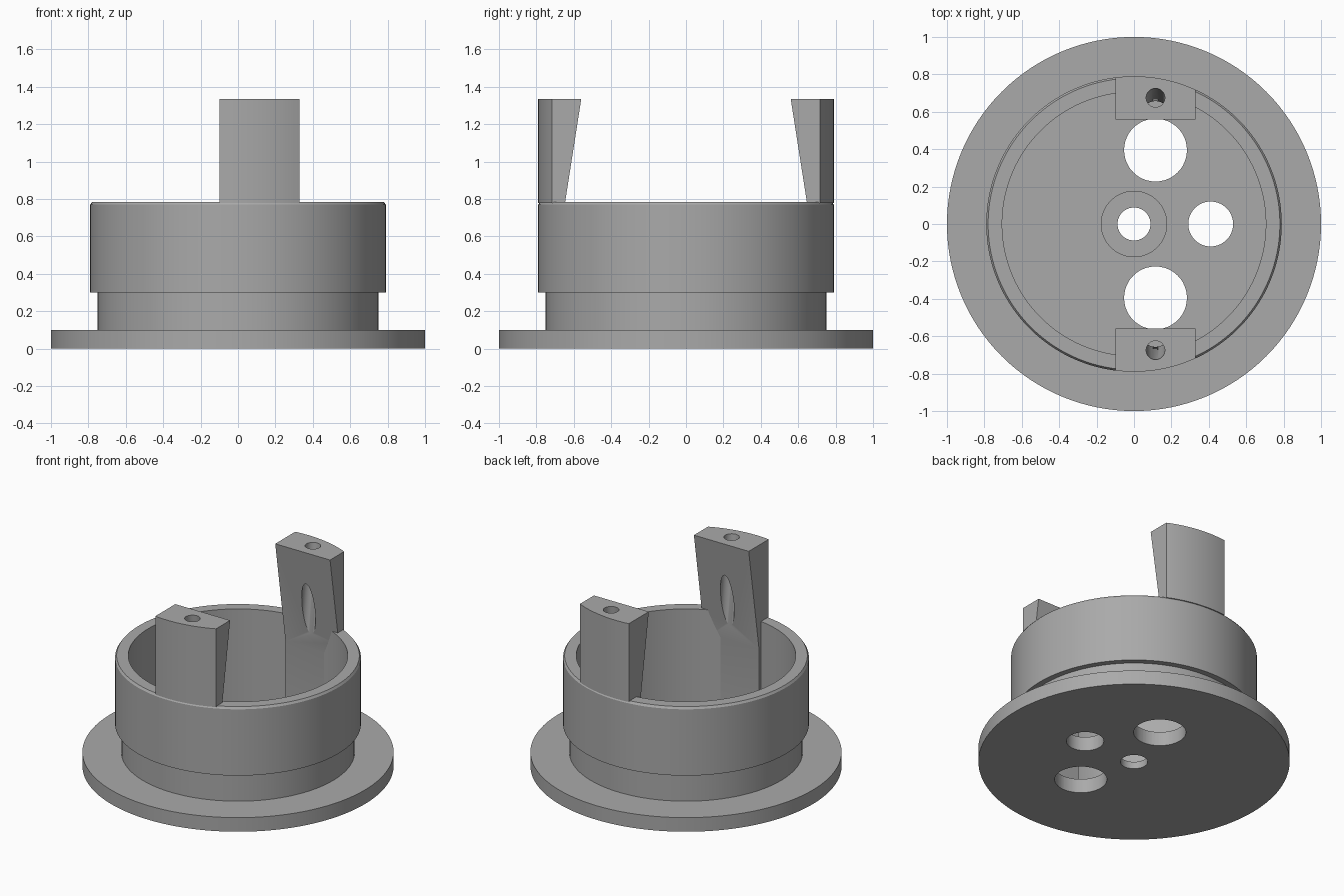
import bpy, bmesh, math
from mathutils import Matrix, Vector

cube = bpy.data.objects.get("Cube")
if cube:
    bpy.data.objects.remove(cube)

grey = bpy.data.materials.new("plain grey")
grey.use_nodes = True
colour = (0.4, 0.4, 0.4, 1)
grey.diffuse_color = colour
grey.node_tree.nodes["Principled BSDF"].inputs["Base Color"].default_value = colour


def to_object(name, bm):
    bmesh.ops.recalc_face_normals(bm, faces=bm.faces[:])
    mesh = bpy.data.meshes.new(name)
    bm.to_mesh(mesh)
    bm.free()
    obj = bpy.data.objects.new(name, mesh)
    mesh.materials.append(grey)
    bpy.context.collection.objects.link(obj)
    return obj


def lathe(name, profile, steps=128):
    """Spin a closed (radius, z) outline about the z axis."""
    bm = bmesh.new()
    rings = []
    for i in range(steps):
        a = 2 * math.pi * i / steps
        rings.append([bm.verts.new((r * math.cos(a), r * math.sin(a), z))
                      for r, z in profile])
    n = len(profile)
    for i in range(steps):
        a, b = rings[i], rings[(i + 1) % steps]
        for j in range(n):
            k = (j + 1) % n
            bm.faces.new((a[j], b[j], b[k], a[k]))
    bmesh.ops.remove_doubles(bm, verts=bm.verts[:], dist=1e-5)
    bmesh.ops.dissolve_degenerate(bm, dist=1e-5, edges=bm.edges[:])
    return to_object(name, bm)


def rod(name, radius, start, end):
    """Cylinder running between two points."""
    start, end = Vector(start), Vector(end)
    axis = end - start
    turn = axis.to_track_quat('Z', 'Y').to_matrix().to_4x4()
    bm = bmesh.new()
    bmesh.ops.create_cone(bm, cap_ends=True, segments=48, radius1=radius,
                          radius2=radius, depth=axis.length,
                          matrix=Matrix.Translation((start + end) / 2) @ turn)
    return to_object(name, bm)


def activate(obj):
    bpy.ops.object.select_all(action='DESELECT')
    obj.select_set(True)
    bpy.context.view_layer.objects.active = obj


def boolean(obj, tool, operation):
    mod = obj.modifiers.new("cut", 'BOOLEAN')
    mod.object, mod.operation, mod.solver = tool, operation, 'EXACT'
    activate(obj)
    bpy.ops.object.modifier_apply(modifier=mod.name)
    bpy.data.objects.remove(tool)


def smooth(obj):
    activate(obj)
    bpy.ops.object.shade_smooth_by_angle(angle=math.radians(20))


# Flanged cup with a counterbored centre hole
cup = lathe("flanged_cup", [
    (0.088, 0), (1, 0), (1, 0.1), (0.75, 0.1), (0.75, 0.3), (0.79, 0.3),
    (0.79, 0.77), (0.78, 0.785), (0.705, 0.785), (0.705, 0.1),
    (0.175, 0.1), (0.175, 0.05), (0.088, 0.05)])

# Floor holes
for x, y, radius in ((0.115, 0.395, 0.168), (0.115, -0.395, 0.168), (0.41, 0, 0.12)):
    boolean(cup, rod("hole_cutter", radius, (x, y, -0.1), (x, y, 0.2)), 'DIFFERENCE')
smooth(cup)

# Tapered posts, rounded outside to follow the cup, each with a leaning bore
for name, side in (("back_post", 1), ("front_post", -1)):
    outline = [(0.9, 0.08), (0.675, 0.08), (0.675, 0.6), (0.56, 1.335), (0.9, 1.335)]
    bm = bmesh.new()
    face = bm.faces.new([bm.verts.new((-0.1, side * y, z)) for y, z in outline])
    grown = bmesh.ops.extrude_face_region(bm, geom=[face])["geom"]
    bmesh.ops.translate(bm, vec=(0.43, 0, 0),
                        verts=[g for g in grown if isinstance(g, bmesh.types.BMVert)])
    post = to_object(name, bm)
    envelope = lathe("post_envelope", [(0, 0), (0.73, 0), (0.73, 0.78),
                                       (0.79, 0.78), (0.79, 1.5), (0, 1.5)])
    boolean(post, envelope, 'INTERSECT')
    boolean(post, rod("bore_cutter", 0.05, (0.115, side * 0.686, 1.435),
                      (0.115, side * 0.575, 0.435)), 'DIFFERENCE')
    smooth(post)
